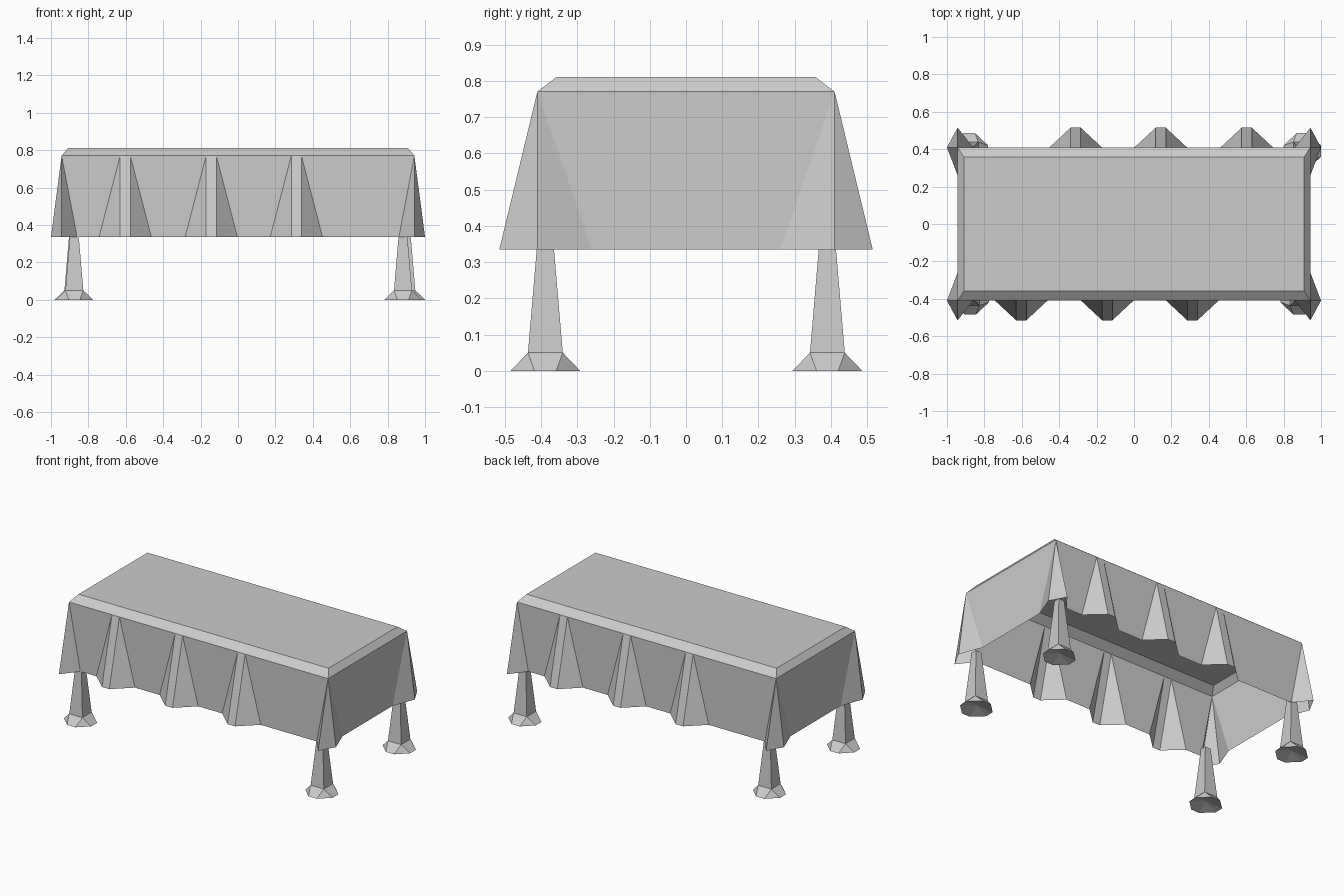
import bpy
import bmesh

cube = bpy.data.objects.get("Cube")
if cube:
    bpy.data.objects.remove(cube)

grey = bpy.data.materials.new("plain grey")
grey.use_nodes = True
colour = (0.6, 0.6, 0.6, 1)
grey.diffuse_color = colour
grey.node_tree.nodes["Principled BSDF"].inputs["Base Color"].default_value = colour


def finish(bm, name):
    bmesh.ops.remove_doubles(bm, verts=bm.verts, dist=0.0005)
    bmesh.ops.recalc_face_normals(bm, faces=bm.faces)
    mesh = bpy.data.meshes.new(name)
    bm.to_mesh(mesh)
    bm.free()
    mesh.materials.append(grey)
    obj = bpy.data.objects.new(name, mesh)
    bpy.context.collection.objects.link(obj)
    return obj


# Cloth: flat top, sloped rim and a hanging skirt with pinched folds
X, Y = 0.943, 0.41          # rim half sizes
OUT, SIDE = 0.515, 1.0      # how far folds flare at the hem
TOP, RIM, HEM = 0.81, 0.77, 0.335


def half_skirt():
    """Pairs of (rim point, hem point) along the front and the left end."""
    pairs = [((-X, -Y), (-X, -OUT)), ((-X, -Y), (-0.86, -Y))]
    for x in (-0.603, -0.143, 0.312):
        a, b = x - 0.027, x + 0.027
        pairs += [((a, -Y), (x - 0.14, -Y)), ((a, -Y), (a, -OUT)),
                  ((b, -Y), (b, -OUT)), ((b, -Y), (x + 0.14, -Y))]
    pairs += [((X, -Y), h) for h in ((0.86, -Y), (X, -OUT), (SIDE, -Y), (X, -0.26))]
    pairs += [((X, Y), h) for h in ((X, 0.26), (SIDE, Y))]
    return pairs


half = half_skirt()
turned = [((-r[0], -r[1]), (-h[0], -h[1])) for r, h in half]
skirt = half + turned

bm = bmesh.new()
for (r0, h0), (r1, h1) in zip(skirt, skirt[1:] + skirt[:1]):
    points = [(*r0, RIM), (*h0, HEM), (*h1, HEM)]
    if r0 != r1:
        points.append((*r1, RIM))
    bm.faces.new([bm.verts.new(p) for p in points])

corners = [(-1, -1), (1, -1), (1, 1), (-1, 1)]
inner = [(sx * 0.91, sy * 0.358, TOP) for sx, sy in corners]
outer = [(sx * X, sy * Y, RIM) for sx, sy in corners]
bm.faces.new([bm.verts.new(p) for p in inner])
for i in range(4):
    j = (i + 1) % 4
    bm.faces.new([bm.verts.new(p) for p in (outer[i], outer[j], inner[j], inner[i])])
finish(bm, "tablecloth")


# Legs: tapered square posts with splayed eight-sided feet
def make_leg(name, cx, cy):
    bm = bmesh.new()

    def square(s, z):
        return [bm.verts.new((cx + sx * s, cy + sy * s, z)) for sx, sy in corners]

    low, high = square(0.048, 0.05), square(0.02, 0.38)
    foot = []
    for sx, sy in corners:
        pair = [(sx * 0.1, sy * 0.03), (sx * 0.03, sy * 0.096)]
        if sx * sy < 0:
            pair.reverse()
        foot.append([bm.verts.new((cx + x, cy + y, 0)) for x, y in pair])
    hub = bm.verts.new((cx, cy, 0.025))
    for i in range(4):
        j = (i + 1) % 4
        bm.faces.new((low[i], low[j], high[j], high[i]))
        bm.faces.new((foot[i][1], foot[j][0], low[j], low[i]))
        bm.faces.new((foot[i][0], foot[i][1], low[i]))
        bm.faces.new((hub, foot[i][1], foot[i][0]))
        bm.faces.new((hub, foot[j][0], foot[i][1]))
    bm.faces.new(high)
    finish(bm, name)


make_leg("front_right_leg", -0.875, -0.388)
make_leg("front_left_leg", 0.882, -0.388)
make_leg("back_right_leg", -0.88, 0.39)
make_leg("back_left_leg", 0.9, 0.39)
